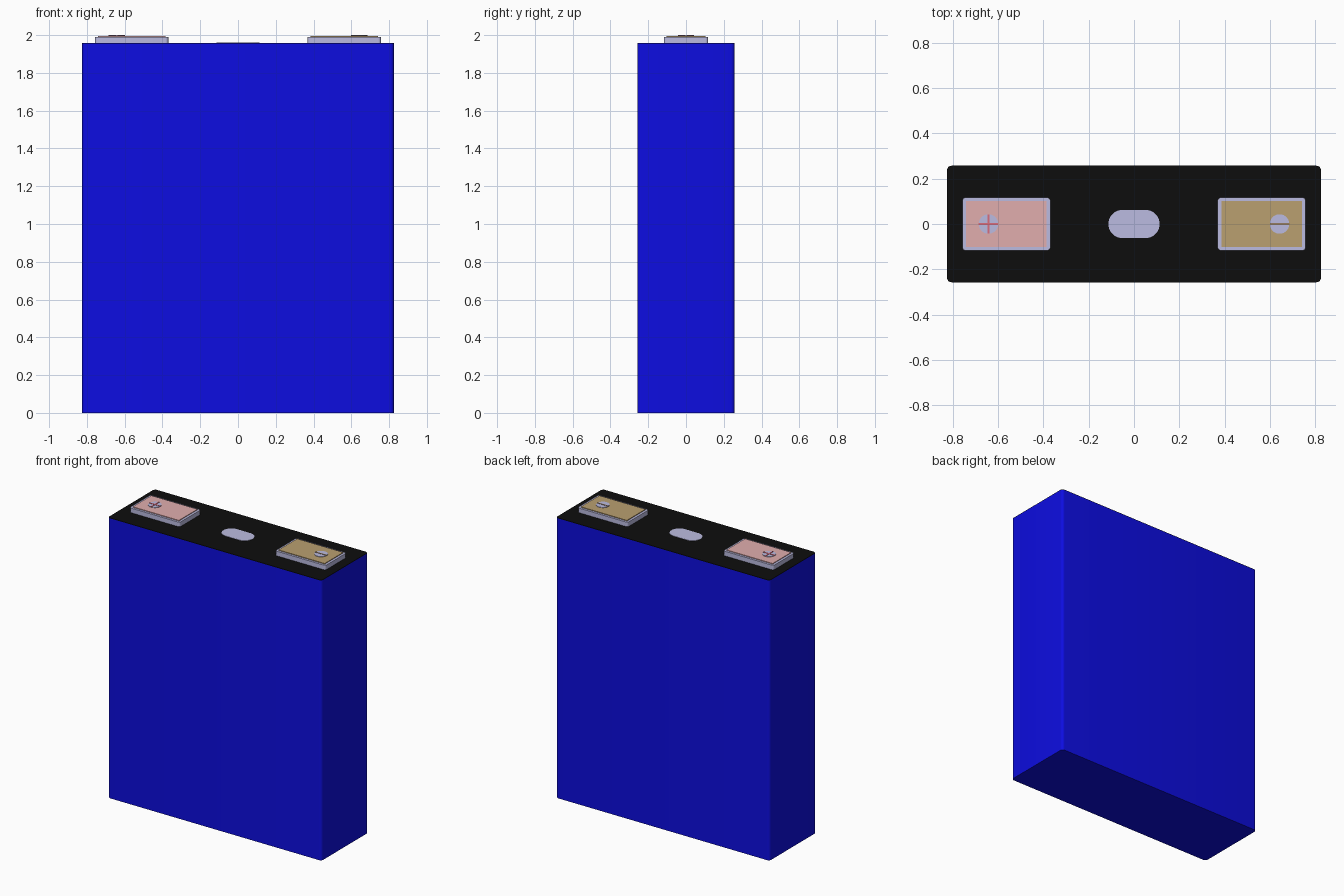
import bpy, bmesh, math

if "Cube" in bpy.data.objects:
    bpy.data.objects.remove(bpy.data.objects["Cube"])


def material(name, rgb):
    m = bpy.data.materials.new(name)
    m.diffuse_color = (*rgb, 1)
    m.use_nodes = True
    m.node_tree.nodes["Principled BSDF"].inputs["Base Color"].default_value = m.diffuse_color
    return m


BLUE = material("blue_wrap", (0.004, 0.004, 0.75))
BLACK = material("black_cover", (0.004, 0.004, 0.004))
METAL = material("pale_metal", (0.5, 0.5, 0.75))
PINK = material("pink_pad", (0.75, 0.42, 0.42))
TAN = material("tan_pad", (0.49, 0.35, 0.16))
RED = material("red_mark", (0.7, 0.15, 0.2))
BROWN = material("brown_mark", (0.3, 0.2, 0.12))


def slab(name, cx, w, d, z0, z1, mat, r=0.0, segs=6):
    """Upright slab centred on (cx, 0) with rounded vertical edges."""
    bm = bmesh.new()
    verts = []
    corners = ((1, 1), (-1, 1), (-1, -1), (1, -1))
    for i, (sx, sy) in enumerate(corners):
        for k in range(segs + 1 if r else 1):
            a = math.pi / 2 * (i + k / segs)
            verts.append(bm.verts.new((sx * (w / 2 - r) + r * math.cos(a),
                                       sy * (d / 2 - r) + r * math.sin(a), 0)))
    face = bm.faces.new(verts)
    bmesh.ops.remove_doubles(bm, verts=bm.verts[:], dist=1e-5)
    ext = bmesh.ops.extrude_face_region(bm, geom=bm.faces[:])
    top = [g for g in ext["geom"] if isinstance(g, bmesh.types.BMVert)]
    bmesh.ops.translate(bm, verts=top, vec=(0, 0, z1 - z0))
    bmesh.ops.recalc_face_normals(bm, faces=bm.faces[:])
    me = bpy.data.meshes.new(name)
    bm.to_mesh(me)
    bm.free()
    me.materials.append(mat)
    ob = bpy.data.objects.new(name, me)
    ob.location = (cx, 0, z0)
    bpy.context.collection.objects.link(ob)
    if r:
        bpy.ops.object.select_all(action='DESELECT')
        ob.select_set(True)
        bpy.context.view_layer.objects.active = ob
        bpy.ops.object.shade_smooth_by_angle(angle=math.radians(35))
    return ob


# Case, top cover and safety vent
slab("case", 0, 1.65, 0.514, 0, 1.955, BLUE, 0.02)
slab("top_cover", 0, 1.65, 0.514, 1.955, 1.958, BLACK, 0.02)
slab("safety_vent", 0, 0.226, 0.125, 1.957, 1.960, METAL, 0.0624, 10)

# Terminals: metal base, coloured pad, marker disc and polarity bar
for side, sx, pad, mark in (("positive", -1, PINK, RED), ("negative", 1, TAN, BROWN)):
    slab(side + "_terminal", sx * 0.563, 0.388, 0.234, 1.957, 1.990, METAL, 0.015)
    slab(side + "_pad", sx * 0.563, 0.356, 0.204, 1.990, 1.995, pad)
    slab(side + "_disc", sx * 0.642, 0.086, 0.086, 1.995, 1.998, METAL, 0.043, 8)
    slab(side + "_bar", sx * 0.642, 0.086, 0.009, 1.997, 2.0, mark)

# Upright stroke of the plus mark
slab("positive_cross_bar", -0.642, 0.009, 0.086, 1.997, 2.0, RED)
